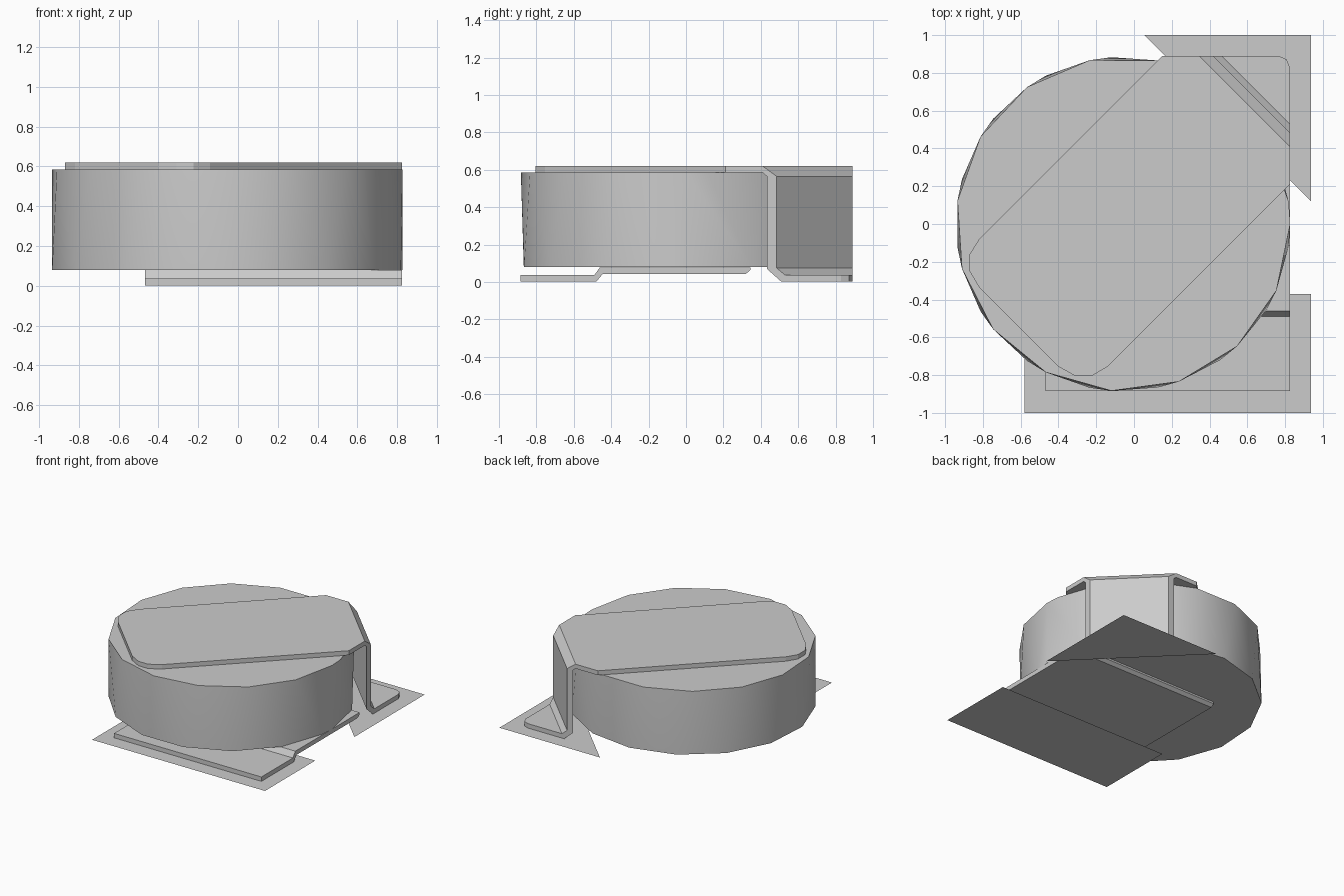
import bpy, bmesh, math
from mathutils import Vector

cube = bpy.data.objects.get("Cube")
if cube:
    bpy.data.objects.remove(cube, do_unlink=True)

grey = bpy.data.materials.new("light grey")
grey.use_nodes = True
grey.diffuse_color = (0.6, 0.6, 0.6, 1)
grey.node_tree.nodes["Principled BSDF"].inputs["Base Color"].default_value = (0.6, 0.6, 0.6, 1)


def finish(name, bm, smooth=False):
    bmesh.ops.recalc_face_normals(bm, faces=bm.faces)
    mesh = bpy.data.meshes.new(name)
    bm.to_mesh(mesh)
    bm.free()
    mesh.materials.append(grey)
    obj = bpy.data.objects.new(name, mesh)
    bpy.context.collection.objects.link(obj)
    if smooth:
        bpy.ops.object.select_all(action='DESELECT')
        obj.select_set(True)
        bpy.context.view_layer.objects.active = obj
        bpy.ops.object.shade_smooth_by_angle(angle=math.radians(40))
    return obj


def sweep(profile, start, end):
    """Solid made by moving a closed profile from one placement to another."""
    bm = bmesh.new()
    a = [bm.verts.new(start(u, z)) for u, z in profile]
    b = [bm.verts.new(end(u, z)) for u, z in profile]
    bm.faces.new(a)
    bm.faces.new(b[::-1])
    n = len(profile)
    for i in range(n):
        j = (i + 1) % n
        bm.faces.new((a[j], a[i], b[i], b[j]))
    bmesh.ops.recalc_face_normals(bm, faces=bm.faces)
    return bm


# Cell body: coarse disc whose rim steps run in opposite directions above and below
R, CX, Z0, Z1, STEP = 0.885, -0.058, 0.08, 0.585, 23.5
top_angles = [STEP * i for i in range(16)]
low_angles = [0] + [360 - a for a in top_angles[:0:-1]]
bm = bmesh.new()


def ring(angles, z):
    return [bm.verts.new((CX + R * math.cos(math.radians(a)),
                          -R * math.sin(math.radians(a)), z)) for a in angles]


top, low = ring(top_angles, Z1), ring(low_angles, Z0)
bm.faces.new(top)
bm.faces.new(low[::-1])
n, i, j = 16, 0, 0
ta, la = top_angles + [360], low_angles + [360]
while i < n or j < n:
    if j == n or (i < n and ta[i + 1] <= la[j + 1]):
        bm.faces.new((top[i % n], top[(i + 1) % n], low[j % n]))
        i += 1
    else:
        bm.faces.new((top[i % n], low[(j + 1) % n], low[j % n]))
        j += 1
finish("cell_body", bm, smooth=True)

# Upper terminal: bent diagonal strip, trimmed to a convex plan outline
strip = [(-1.6, 0.62), (1.235, 0.62), (1.31, 0.565), (1.31, 0.075), (1.355, 0.037),
         (2.0, 0.037), (2.0, 0.002), (1.335, 0.002), (1.258, 0.07), (1.258, 0.565),
         (1.235, 0.585), (-1.6, 0.585)]


def diagonal(t):
    return lambda s, z: ((s + t) / 2, (s - t) / 2, z)


outline = [(-0.82, -0.08), (-0.87, -0.16), (-0.87, -0.25), (-0.82, -0.335),
           (-0.40, -0.755), (-0.31, -0.805), (-0.225, -0.805), (-0.14, -0.755),
           (0.825, 0.21), (0.825, 0.83), (0.807, 0.872), (0.765, 0.89), (0.15, 0.89)]
bm = sweep(strip, diagonal(-2), diagonal(2))
for k, p in enumerate(outline):
    q = outline[(k + 1) % len(outline)]
    cut = bmesh.ops.bisect_plane(
        bm, geom=bm.verts[:] + bm.edges[:] + bm.faces[:], dist=1e-5,
        plane_co=Vector((*p, 0)), plane_no=Vector((q[1] - p[1], p[0] - q[0], 0)),
        clear_outer=True)
    rim = [e for e in cut["geom_cut"] if isinstance(e, bmesh.types.BMEdge) and e.is_boundary]
    if rim:
        bmesh.ops.edgenet_fill(bm, edges=rim)
finish("upper_terminal", bm)

# Lower terminal: stepped strip running under the body
step = [(-0.885, 0.037), (-0.49, 0.037), (-0.46, 0.079), (0.345, 0.079), (0.345, 0.065),
        (0.32, 0.044), (-0.445, 0.044), (-0.48, 0.002), (-0.885, 0.002)]
bm = sweep(step, lambda y, z: (-0.468, y, z), lambda y, z: (0.825, y, z))
finish("lower_terminal", bm)

# Flat contact pads on the ground
pads = {"front_pad": [(-0.58, -1), (0.937, -1), (0.937, -0.37), (-0.58, -0.37)],
        "back_pad": [(0.937, 0.12), (0.937, 1), (0.055, 1)]}
for name, pts in pads.items():
    bm = bmesh.new()
    bm.faces.new([bm.verts.new((x, y, 0)) for x, y in pts])
    finish(name, bm)
